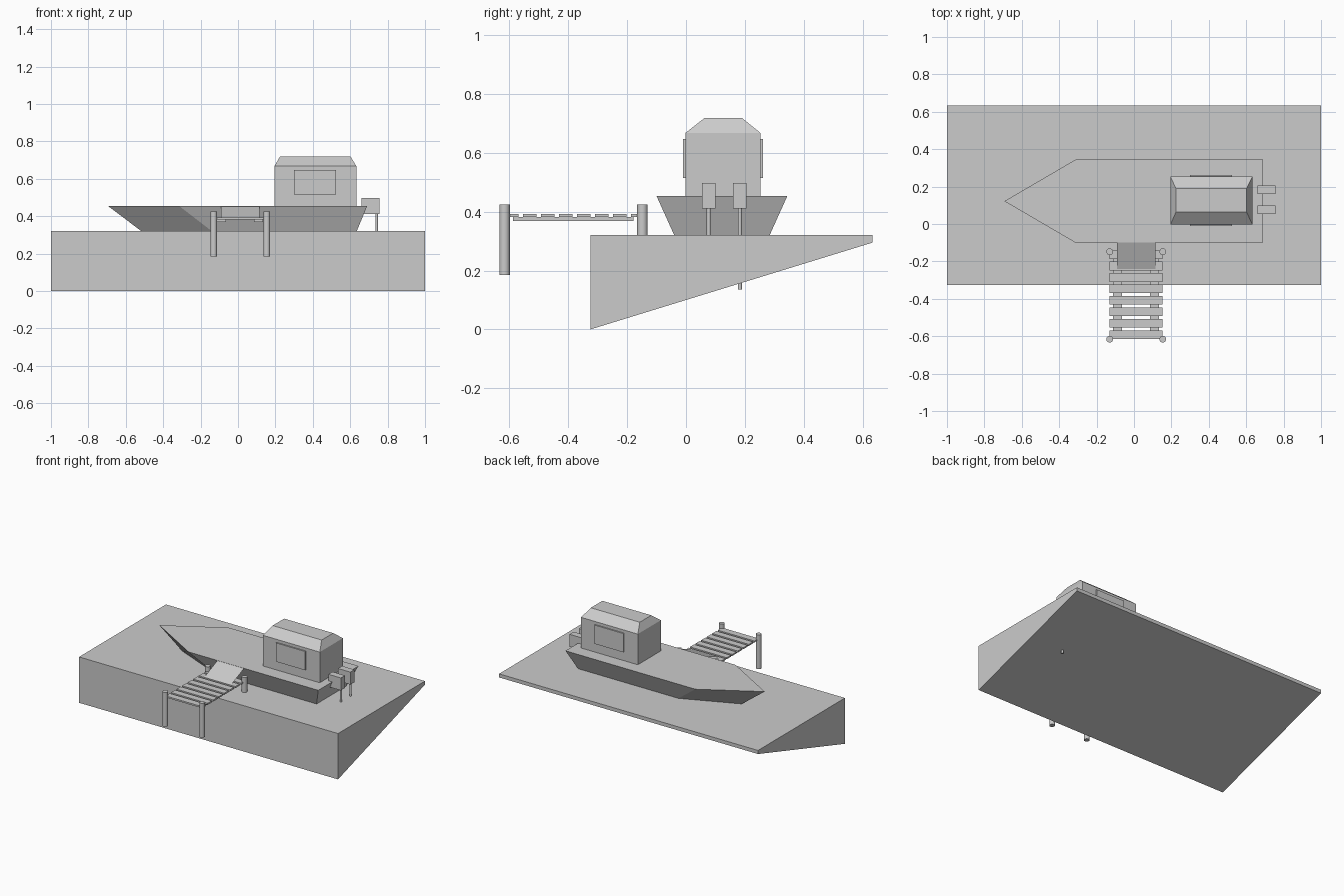
import bpy, bmesh

cube = bpy.data.objects.get("Cube")
if cube:
    bpy.data.objects.remove(cube, do_unlink=True)

# One plain grey for every part
GREY = (0.6, 0.6, 0.6, 1)
grey = bpy.data.materials.new("plain grey")
grey.use_nodes = True
grey.diffuse_color = GREY
grey.node_tree.nodes["Principled BSDF"].inputs["Base Color"].default_value = GREY


def finish(name, bm):
    bmesh.ops.recalc_face_normals(bm, faces=bm.faces)
    mesh = bpy.data.meshes.new(name)
    bm.to_mesh(mesh)
    bm.free()
    mesh.materials.append(grey)
    obj = bpy.data.objects.new(name, mesh)
    bpy.context.collection.objects.link(obj)
    return obj


def loft(name, lower, upper):
    """Solid between two matching outlines."""
    bm = bmesh.new()
    a = [bm.verts.new(p) for p in lower]
    b = [bm.verts.new(p) for p in upper]
    bm.faces.new(a[::-1])
    bm.faces.new(b)
    for i in range(len(a)):
        j = (i + 1) % len(a)
        bm.faces.new((a[i], a[j], b[j], b[i]))
    return finish(name, bm)


def rect(x, y, z):
    return [(x[0], y[0], z), (x[1], y[0], z), (x[1], y[1], z), (x[0], y[1], z)]


def box(name, x, y, z):
    return loft(name, rect(x, y, z[0]), rect(x, y, z[1]))


def post(name, x, y, z, radius, sides=16):
    bpy.ops.mesh.primitive_cylinder_add(
        vertices=sides, radius=radius, depth=z[1] - z[0],
        location=(x, y, (z[0] + z[1]) / 2))
    obj = bpy.context.object
    obj.name = name
    obj.data.materials.append(grey)
    bpy.ops.object.shade_smooth_by_angle()


# Wedge-shaped base
section = [(-0.325, 0), (0.634, 0.295), (0.634, 0.32), (-0.325, 0.32)]
loft("base_wedge", [(-1, y, z) for y, z in section], [(1, y, z) for y, z in section])

# Boat hull: pointed outline flaring out towards the deck
MID = 0.122


def hull_outline(tip, shoulder, stern, half, z):
    return [(tip, MID, z), (shoulder, MID - half, z), (stern, MID - half, z),
            (stern, MID + half, z), (shoulder, MID + half, z)]


loft("boat_hull", hull_outline(-0.517, -0.14, 0.635, 0.162, 0.32),
     hull_outline(-0.693, -0.313, 0.69, 0.222, 0.453))

# Cabin, tapered roof and side windows
CABIN_X, CABIN_Y = (0.195, 0.633), (-0.002, 0.253)
box("cabin", CABIN_X, CABIN_Y, (0.453, 0.667))
loft("cabin_roof", rect(CABIN_X, CABIN_Y, 0.667),
     rect((0.224, 0.602), (0.063, 0.19), 0.718))
box("window_right", (0.3, 0.525), (-0.011, -0.002), (0.515, 0.646))
box("window_left", (0.3, 0.525), (0.253, 0.262), (0.515, 0.646))

# Two outboard motors on long shafts
for side, y in (("right", 0.077), ("left", 0.183)):
    box("motor_" + side, (0.66, 0.756), (y - 0.023, y + 0.023), (0.411, 0.498))
    post("motor_shaft_" + side, 0.741, y, (0.135, 0.411), 0.007)

# Dock: planks on two stringers between four posts
for i in range(8):
    y = -0.592 + 0.0612 * i
    box(f"dock_plank_{i + 1}", (-0.13, 0.153), (y - 0.023, y + 0.023), (0.381, 0.392))
for side, x in (("right", -0.087), ("left", 0.109)):
    box("dock_stringer_" + side, (x - 0.024, x + 0.024), (-0.588, -0.178), (0.368, 0.381))
for side, x in (("right", -0.13), ("left", 0.154)):
    post("dock_front_post_" + side, x, -0.616, (0.185, 0.424), 0.018)
    post("dock_back_post_" + side, x, -0.148, (0.185, 0.424), 0.018)

# Thin gangplank from dock to deck
bm = bmesh.new()
corners = [(-0.09, -0.24, 0.392), (0.116, -0.24, 0.392),
           (0.116, -0.096, 0.453), (-0.09, -0.096, 0.453)]
bm.faces.new([bm.verts.new(p) for p in corners])
finish("gangplank", bm)
